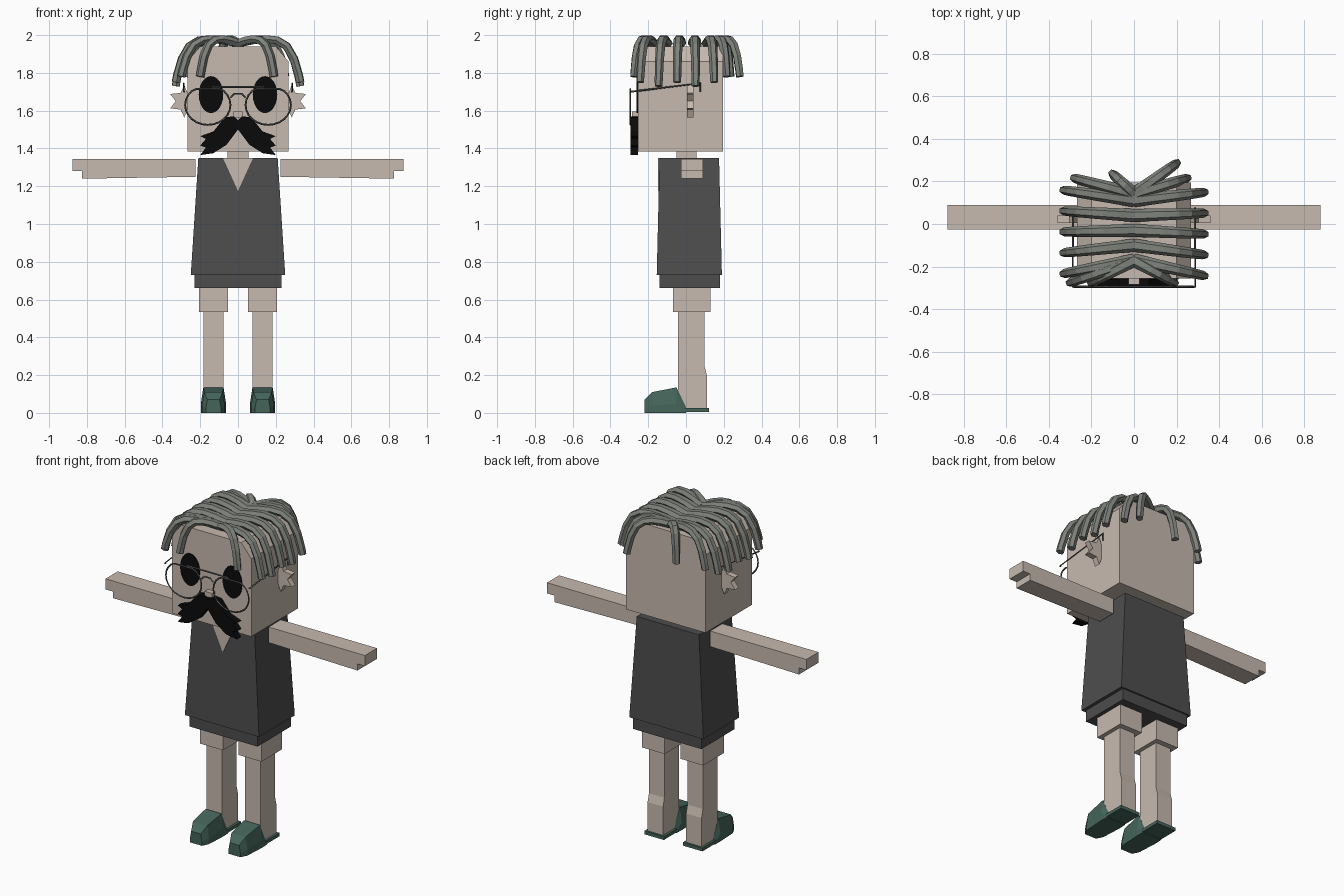
import bpy, bmesh
from math import sin, cos, pi
from mathutils import Vector

cube = bpy.data.objects.get("Cube")
if cube:
    bpy.data.objects.remove(cube, do_unlink=True)


def material(name, red, green, blue):
    mat = bpy.data.materials.new(name)
    mat.use_nodes = True
    mat.diffuse_color = (red, green, blue, 1)
    node = next(n for n in mat.node_tree.nodes if n.type == 'BSDF_PRINCIPLED')
    node.inputs["Base Color"].default_value = mat.diffuse_color
    return mat


SKIN = material("skin", .57, .49, .43)
CLOTH = material("charcoal cloth", .075, .075, .075)
HAIR = material("grey hair", .21, .225, .2)
SHOE = material("dark green shoe", .06, .13, .105)
BLACK = material("black", .003, .003, .003)
WIRE = material("grey wire", .1, .1, .095)
FACE = -.255
LENS = FACE - .04


def loft(name, rings, mat):
    """Join equal rings of points with quads and cap both ends."""
    bm = bmesh.new()
    rows = [[bm.verts.new(point) for point in ring] for ring in rings]
    count = len(rows[0])
    for lower, upper in zip(rows, rows[1:]):
        for i in range(count):
            j = (i + 1) % count
            bm.faces.new((lower[i], lower[j], upper[j], upper[i]))
    bm.faces.new(rows[0][::-1])
    bm.faces.new(rows[-1])
    bmesh.ops.recalc_face_normals(bm, faces=bm.faces)
    mesh = bpy.data.meshes.new(name)
    bm.to_mesh(mesh)
    bm.free()
    mesh.materials.append(mat)
    bpy.context.collection.objects.link(bpy.data.objects.new(name, mesh))


def block(centre, half, front, back, height):
    """One level rectangle, centred sideways."""
    return [(centre + sx * half, y, height)
            for sx, y in ((-1, front), (1, front), (1, back), (-1, back))]


def box(name, centre, half, front, back, bottom, top, mat):
    loft(name, [block(centre, half, front, back, z) for z in (bottom, top)], mat)


def plate(name, outline, front, back, mat):
    """Extrude an upright outline from front to back."""
    loft(name, [[(x, y, z) for x, z in outline] for y in (front, back)], mat)


def wire(name, points, closed=False):
    curve = bpy.data.curves.new(name, 'CURVE')
    curve.dimensions = '3D'
    curve.bevel_depth = .005
    curve.bevel_resolution = 0
    spline = curve.splines.new('POLY')
    spline.points.add(len(points) - 1)
    for target, point in zip(spline.points, points):
        target.co = (*point, 1)
    spline.use_cyclic_u = closed
    curve.materials.append(WIRE)
    bpy.context.collection.objects.link(bpy.data.objects.new(name, curve))


def strand(name, start_y, end_x, end_y, tip):
    """Sweep a tapering six-sided lock from the parting, over the head and down."""
    start, end = Vector((0, start_y, 0)), Vector((end_x, end_y, 0))
    side = (end - start).cross(Vector((0, 0, 1))).normalized()
    root, steps = 1.955, 7
    path = []
    for k in range(steps + 1):
        reach = sin(k / steps * pi / 2)
        height = root + (tip - root) * reach ** 8 + .025 * sin(pi * reach)
        path.append(start.lerp(end, reach) + Vector((0, 0, height)))
    rings = []
    for k, point in enumerate(path):
        along = path[min(k + 1, steps)] - path[max(k - 1, 0)]
        up = side.cross(along.normalized())
        width = .031 - .0015 * k
        rings.append([point + side * width * cos(a) + up * .023 * sin(a)
                      for a in (n * pi / 3 for n in range(6))])
    loft(name, rings, HAIR)


# Head with sloped upper edges, neck and nose
head_right = [(.268, 1.385), (.268, 1.86), (.2, 1.94)]
plate("head", head_right + [(-x, z) for x, z in reversed(head_right)], FACE, .195, SKIN)
box("neck", 0, .055, -.05, .055, 1.33, 1.39, SKIN)
box("nose", 0, .025, FACE - .03, FACE + .01, 1.565, 1.595, SKIN)

# Dress, hem and open collar
loft("dress", [block(0, .25, -.155, .19, .73), block(0, .21, -.14, .175, 1.35)], CLOTH)
box("hem", 0, .23, -.14, .18, .66, .74, CLOTH)
plate("collar_opening", [(-.08, 1.35), (.08, 1.35), (0, 1.175)], -.147, -.138, SKIN)

# Ear: a fan of alternating tips and notches
ear = [(.25, 1.65)]
for k in range(-3, 4):
    radius = .11 if k % 2 else .07
    ear.append((.26 + radius * cos(k * pi / 7), 1.65 + .8 * radius * sin(k * pi / 7)))

# Moustache half: smooth upper lobe, then three ragged tips
moustache = [(0, 1.5), (0, 1.55), (.02, 1.57), (.07, 1.565), (.13, 1.49)]
for k in range(3):
    moustache += [(.2, 1.465 - .05 * k), (.17, 1.45 - .045 * k)]
moustache[-1] = (.13, 1.375)
moustache += [(.06, 1.42)]

turn = [k * pi / 12 for k in range(24)]
eye = [(.143 + .065 * cos(a), 1.685 + .098 * sin(a)) for a in turn]
rim = [(.16 + .12 * cos(a), LENS, min(1.715, 1.63 + .105 * sin(a))) for a in turn]
temple = [(.28, LENS, 1.7), (.287, LENS, 1.7), (.287, .075, 1.745), (.287, .075, 1.7)]
arm = [(.225, 1.345), (.875, 1.345), (.875, 1.28), (.825, 1.28), (.825, 1.24), (.225, 1.25)]
# Shoe slices: depth, height, half width
toe = [(-.22, .07, .04), (-.18, .11, .06), (-.05, .135, .067), (0, .03, .065)]

for side, label in ((1, "left"), (-1, "right")):
    def flip(points):
        return [(side * x, *rest) for x, *rest in points]

    # Face and glasses
    plate(label + "_ear", flip(ear), .005, .04, SKIN)
    plate(label + "_moustache_half", flip(moustache), LENS, FACE, BLACK)
    plate(label + "_eye", flip(eye), FACE - .006, FACE + .002, BLACK)
    wire(label + "_rim", flip(rim), closed=True)
    wire(label + "_temple", flip(temple))

    # Arm and leg
    plate(label + "_arm", flip(arm), -.027, .09, SKIN)
    hip = side * .13
    box(label + "_thigh", hip, .077, -.07, .13, .535, .67, SKIN)
    loft(label + "_shin", [block(hip, .052, -.042, back, z)
                           for back, z in ((.11, .02), (.11, .2), (.097, .25), (.097, .54))], SKIN)

    # Shoe with a narrower top, and its heel plate
    loft(label + "_shoe", [[(hip + sx * half, y, level * height)
                            for sx, half, level in ((-1, wide, 0), (1, wide, 0), (1, wide, .35),
                                                    (1, wide * .8, 1), (-1, wide * .8, 1),
                                                    (-1, wide, .35))]
                           for y, height, wide in toe], SHOE)
    box(label + "_heel_plate", hip, .066, -.01, .122, .005, .025, SHOE)

    # Side locks, fanning out from the parting
    for k in range(5):
        start_y = .07 * k - .17
        strand(f"{label}_side_lock_{k + 1}", start_y, side * .33, start_y * 1.4 - side * .005,
               1.75 - .02 * (k % 2))

wire("glasses_bridge", [(x, LENS, z) for x, z in
                        ((-.04, 1.67), (-.02, 1.69), (.02, 1.69), (.04, 1.67))])
wire("glasses_brow_bar", [(-.14, LENS, 1.725), (.14, LENS, 1.725)])

# Loose locks hanging over the forehead and the nape
for k, x in enumerate((-.3, -.2, .19)):
    strand(f"front_lock_{k + 1}", -.17, x, -.275, 1.78)
for k, (x, y) in enumerate(((-.28, .215), (-.1, .235), (.2, .285), (.25, .215))):
    strand(f"back_lock_{k + 1}", .14, x, y, 1.78)
